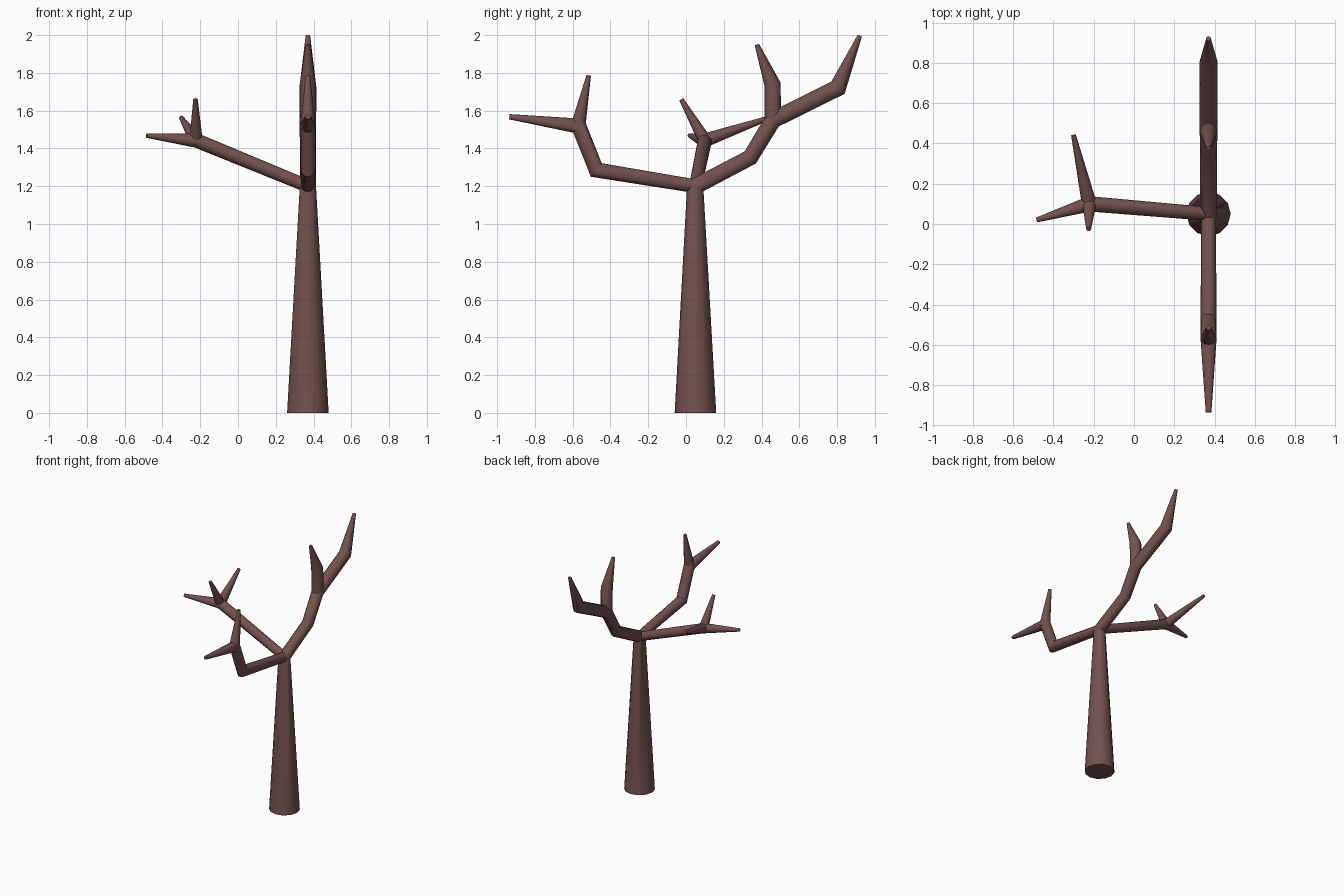
import bpy, bmesh, math
from mathutils import Vector

if "Cube" in bpy.data.objects:
    bpy.data.objects.remove(bpy.data.objects["Cube"])

SIDES = 12
bark = bpy.data.materials.new("bark")
bark.diffuse_color = (0.17, 0.085, 0.08, 1)
bark.use_nodes = True
bark.node_tree.nodes["Principled BSDF"].inputs["Base Color"].default_value = bark.diffuse_color


def limb(name, points, radii):
    """Tapered tube along a bent path with mitred joints."""
    pts = [Vector(p) for p in points]
    dirs = [(b - a).normalized() for a, b in zip(pts, pts[1:])]
    bm = bmesh.new()
    # starting cross-section frame
    d = dirs[0]
    u = d.cross(Vector((1, 0, 0)) if abs(d.x) < 0.9 else Vector((0, 1, 0))).normalized()
    v = d.cross(u)
    circle = [u * math.cos(2 * math.pi * i / SIDES) + v * math.sin(2 * math.pi * i / SIDES)
              for i in range(SIDES)]
    rings = []
    for k, (p, r) in enumerate(zip(pts, radii)):
        a = dirs[max(k - 1, 0)]
        b = dirs[min(k, len(dirs) - 1)]
        n = (a + b).normalized()
        # slide the section along the incoming direction onto the mitre plane
        rings.append([bm.verts.new(p + r * (c - a * (c.dot(n) / a.dot(n)))) for c in circle])
        turn = a.rotation_difference(b)
        circle = [turn @ c for c in circle]
    for lo, hi in zip(rings, rings[1:]):
        for i in range(SIDES):
            j = (i + 1) % SIDES
            bm.faces.new((lo[i], lo[j], hi[j], hi[i]))
    bm.faces.new(rings[0][::-1])
    bm.faces.new(rings[-1])
    bmesh.ops.recalc_face_normals(bm, faces=bm.faces)
    mesh = bpy.data.meshes.new(name)
    bm.to_mesh(mesh)
    bm.free()
    mesh.materials.append(bark)
    ob = bpy.data.objects.new(name, mesh)
    bpy.context.collection.objects.link(ob)
    bpy.ops.object.select_all(action='DESELECT')
    ob.select_set(True)
    bpy.context.view_layer.objects.active = ob
    bpy.ops.object.shade_smooth_by_angle(angle=math.radians(35))


X = 0.37
fork = (X, 0.05, 1.20)
back_fork = (X, 0.46, 1.55)
front_fork = (X, -0.568, 1.52)
left_fork = (-0.222, 0.10, 1.443)
TIP = 0.012

# trunk running on into the tall back branch
limb("trunk_and_back_branch",
     [(X, 0.05, 0), fork, (X, 0.34, 1.352), back_fork, (X, 0.805, 1.722), (X, 0.92, 1.997)],
     [0.11, 0.043, 0.042, 0.044, 0.045, TIP])
limb("back_twig", [back_fork, (X, 0.458, 1.74), (X, 0.375, 1.95)], [0.043, 0.043, TIP])

# front branch with its two tips
limb("front_branch", [fork, (X, -0.475, 1.286), front_fork, (X, -0.935, 1.568)],
     [0.036, 0.040, 0.040, 0.014])
limb("front_twig", [(X, -0.575, 1.50), (X, -0.515, 1.787)], [0.041, TIP])

# left branch with its three tips
limb("left_branch", [fork, left_fork, (-0.483, 0.02, 1.468)], [0.034, 0.038, TIP])
limb("left_back_twig", [left_fork, (-0.30, 0.44, 1.562)], [0.037, TIP])
limb("left_upper_twig", [(-0.222, 0.11, 1.425), (-0.225, -0.025, 1.66)], [0.037, TIP])
